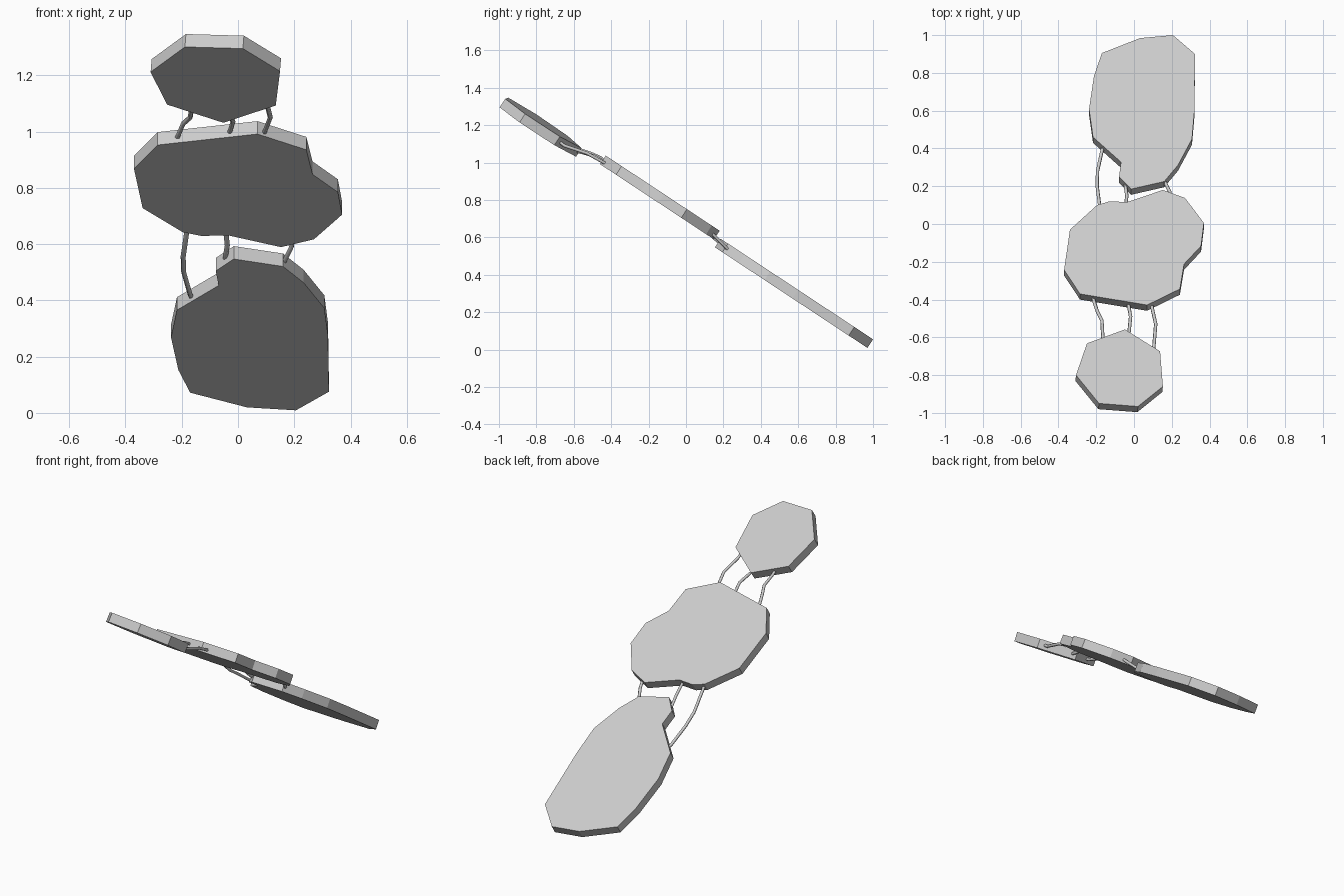
import bpy, bmesh
from mathutils import Vector

if "Cube" in bpy.data.objects:
    bpy.data.objects.remove(bpy.data.objects["Cube"])

SLOPE = -0.66  # all slabs lean back along y


def slab(name, outline, height, roll=0.0, thick=0.055):
    """Flat stone: plan outline projected on a leaning plane, then thickened."""
    normal = Vector((-roll, -SLOPE, 1)).normalized()
    bm = bmesh.new()
    top = bm.faces.new([bm.verts.new((x, y, height + roll * x + SLOPE * y))
                        for x, y in outline])
    ext = bmesh.ops.extrude_face_region(bm, geom=[top], use_keep_orig=True)
    verts = [g for g in ext["geom"] if isinstance(g, bmesh.types.BMVert)]
    bmesh.ops.translate(bm, verts=verts, vec=-normal * thick)
    bmesh.ops.recalc_face_normals(bm, faces=bm.faces)
    mesh = bpy.data.meshes.new(name)
    bm.to_mesh(mesh)
    bm.free()
    bpy.context.collection.objects.link(bpy.data.objects.new(name, mesh))


def cord(name, points, radius=0.009):
    """Thin bent cord joining two slabs."""
    curve = bpy.data.curves.new(name, "CURVE")
    curve.dimensions = "3D"
    curve.bevel_depth = radius
    curve.bevel_resolution = 1
    curve.use_fill_caps = True
    spline = curve.splines.new("POLY")
    spline.points.add(len(points) - 1)
    for p, co in zip(spline.points, points):
        p.co = (*co, 1)
    obj = bpy.data.objects.new(name, curve)
    bpy.context.collection.objects.link(obj)
    bpy.ops.object.select_all(action="DESELECT")
    obj.select_set(True)
    bpy.context.view_layer.objects.active = obj
    bpy.ops.object.convert(target="MESH")


# Lower slab
slab("lower_slab", [
    (-.17, .905), (.032, .984), (.206, 1.0), (.323, .90), (.32, .60),
    (.307, .45), (.233, .312), (.16, .225), (-.015, .185), (-.079, .249),
    (-.069, .328), (-.217, .46), (-.238, .608), (-.212, .783)], 0.715)

# Middle slab
slab("middle_slab", [
    (-.339, -.03), (-.196, .10), (-.13, .12), (-.037, .116), (.153, .18),
    (.27, .138), (.37, .005), (.355, -.116), (.265, -.212), (.243, -.344),
    (.069, -.429), (-.286, -.37), (-.37, -.243)], 0.754)

# Upper slab, rolled slightly sideways
slab("upper_slab", [
    (-.307, -.80), (-.249, -.632), (-.048, -.558), (.138, -.674),
    (.153, -.86), (.021, -.966), (-.185, -.95)], 0.705, -0.08)

# Cords between lower and middle slabs
cord("lower_cord_left", [(-.16, .42, .405), (-.17, .385, .42), (-.193, .28, .50),
                         (-.195, .20, .555), (-.182, .10, .645), (-.18, .07, .68)])
cord("lower_cord_middle", [(-.045, .23, .535), (-.045, .20, .555),
                           (-.038, .15, .595), (-.045, .09, .66)])
cord("lower_cord_right", [(.155, .25, .52), (.165, .22, .54),
                          (.19, .17, .59), (.20, .11, .65)])

# Cords between middle and upper slabs
cord("upper_cord_left", [(-.22, -.37, .97), (-.213, -.405, .985), (-.195, -.46, 1.028),
                         (-.17, -.51, 1.05), (-.165, -.60, 1.08), (-.165, -.63, 1.10)])
cord("upper_cord_middle", [(-.035, -.40, .985), (-.027, -.44, 1.005),
                           (-.018, -.49, 1.035), (-.027, -.58, 1.06)])
cord("upper_cord_right", [(.085, -.40, .98), (.095, -.44, 1.0), (.115, -.53, 1.05),
                          (.105, -.65, 1.09), (.10, -.69, 1.12)])
